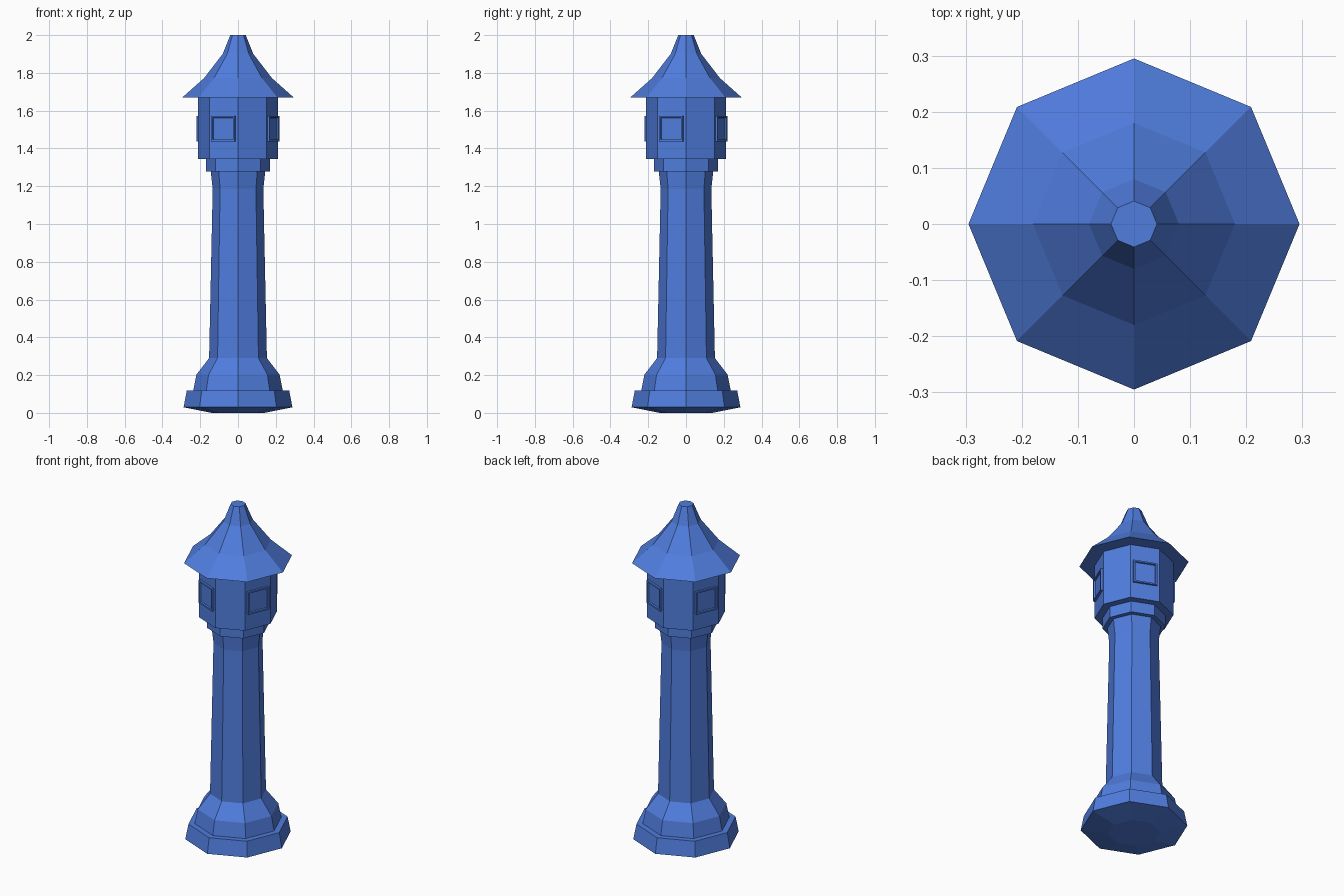
import bpy, bmesh
from math import radians, cos, sin
from mathutils import Matrix

cube = bpy.data.objects.get("Cube")
if cube:
    bpy.data.objects.remove(cube, do_unlink=True)

blue = bpy.data.materials.new("tower_blue")
blue.use_nodes = True
COLOUR = (0.08, 0.205, 0.73, 1)
blue.diffuse_color = COLOUR
blue.node_tree.nodes["Principled BSDF"].inputs["Base Color"].default_value = COLOUR

SIDES = 8


def make_object(name, bm):
    bmesh.ops.recalc_face_normals(bm, faces=bm.faces)
    mesh = bpy.data.meshes.new(name)
    bm.to_mesh(mesh)
    bm.free()
    mesh.materials.append(blue)
    obj = bpy.data.objects.new(name, mesh)
    bpy.context.collection.objects.link(obj)
    return obj


def lathe(name, profile):
    """Flat-sided octagonal solid through (radius, height) pairs, capped at both ends."""
    bm = bmesh.new()
    rings = []
    for r, z in profile:
        angles = [radians(360 / SIDES * i) for i in range(SIDES)]
        rings.append([bm.verts.new((r * cos(a), r * sin(a), z)) for a in angles])
    for low, high in zip(rings, rings[1:]):
        for i in range(SIDES):
            j = (i + 1) % SIDES
            bm.faces.new((low[i], low[j], high[j], high[i]))
    bm.faces.new(rings[0][::-1])
    bm.faces.new(rings[-1])
    return make_object(name, bm)


def window(name, angle):
    """Shallow box on a wall face, with a thin rim and a recessed pane."""
    bm = bmesh.new()
    size = Matrix.Diagonal((0.036, 0.134, 0.134, 1))
    bmesh.ops.create_cube(bm, size=1, matrix=size)
    pane = [max(bm.faces, key=lambda f: f.calc_center_median().x)]
    bmesh.ops.inset_region(bm, faces=pane, thickness=0.012)
    bmesh.ops.inset_region(bm, faces=pane, thickness=0.003, depth=-0.009)
    place = Matrix.Rotation(radians(angle), 4, "Z") @ Matrix.Translation((0.191, 0, 1.505))
    bmesh.ops.transform(bm, matrix=place, verts=bm.verts)
    return make_object(name, bm)


# Stepped foot
lathe("base_plinth", [(0.14, 0), (0.288, 0.03), (0.271, 0.119)])

# Flared foot, tapering column and flared neck
lathe("shaft", [(0.237, 0.119), (0.22, 0.203), (0.153, 0.29),
                (0.134, 1.185), (0.144, 1.277)])

# Lamp room on its collar
lathe("collar", [(0.17, 1.277), (0.17, 1.343)])
lathe("lamp_room", [(0.213, 1.343), (0.213, 1.67)])

# Concave roof with a blunt tip
lathe("roof", [(0.295, 1.67), (0.18, 1.772), (0.08, 1.902), (0.041, 2)])

# One window on every other wall
for side, angle in (("front", 247.5), ("left", 337.5), ("back", 67.5), ("right", 157.5)):
    window(side + "_window", angle)
